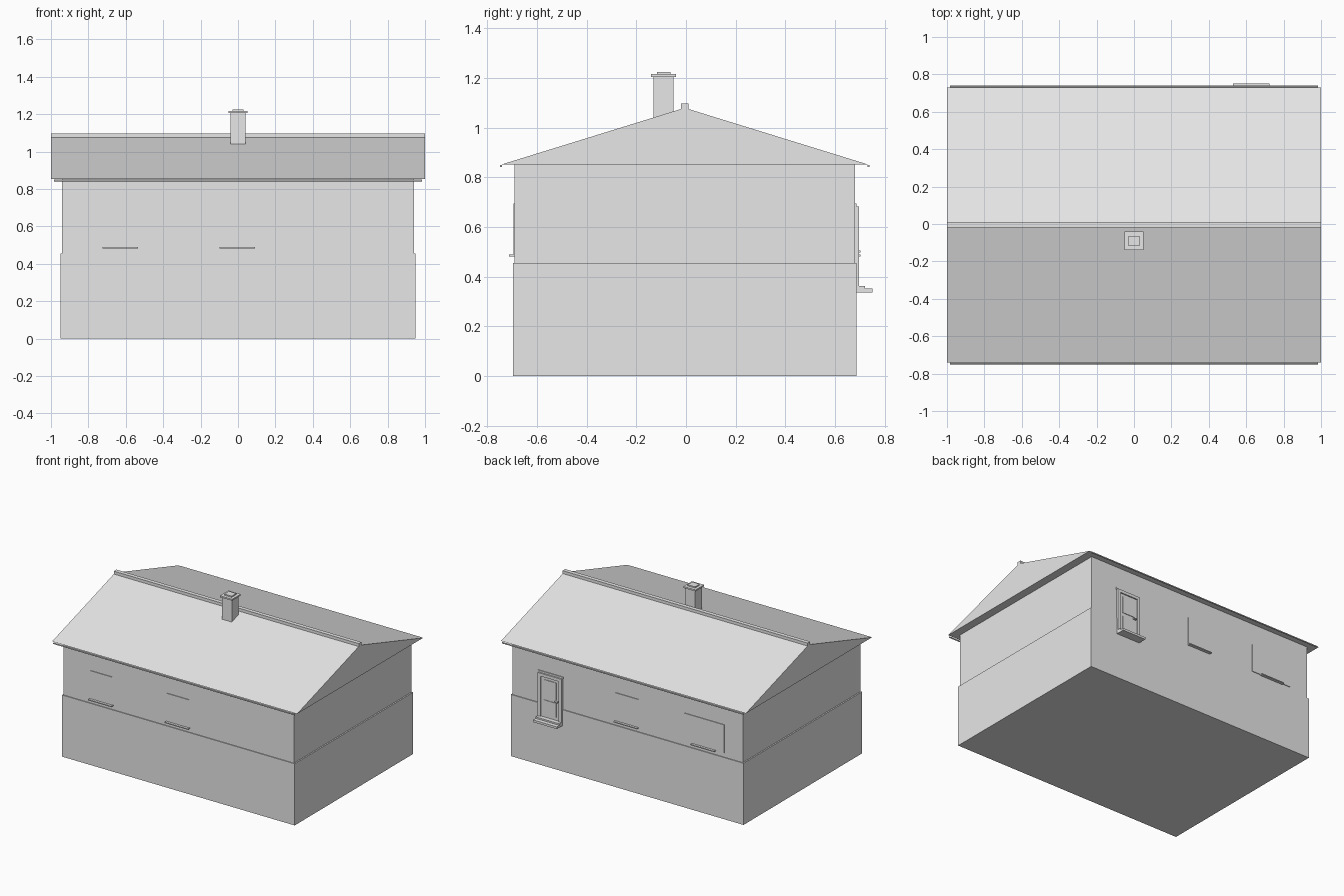
import bpy
import math

if "Cube" in bpy.data.objects:
    bpy.data.objects.remove(bpy.data.objects["Cube"], do_unlink=True)

GREY = (0.8, 0.8, 0.8, 1)
plaster = bpy.data.materials.new("light_grey")
plaster.use_nodes = True
plaster.diffuse_color = GREY
plaster.node_tree.nodes["Principled BSDF"].inputs["Base Color"].default_value = GREY


def box(name, x, y, z):
    """Box spanning the given (low, high) ranges."""
    spans = (x, y, z)
    bpy.ops.mesh.primitive_cube_add(size=1, location=[(a + b) / 2 for a, b in spans])
    ob = bpy.context.object
    ob.name = name
    ob.scale = [b - a for a, b in spans]
    bpy.ops.object.transform_apply(location=False, rotation=False, scale=True)
    ob.data.materials.append(plaster)
    return ob


def extrude_x(name, profile, half):
    """Prism with a (y, z) profile running along x."""
    n = len(profile)
    verts = [(x, y, z) for x in (-half, half) for y, z in profile]
    faces = [tuple(range(n))[::-1], tuple(range(n, n * 2))]
    faces += [(i, (i + 1) % n, n + (i + 1) % n, n + i) for i in range(n)]
    mesh = bpy.data.meshes.new(name)
    mesh.from_pydata(verts, [], faces)
    mesh.materials.append(plaster)
    ob = bpy.data.objects.new(name, mesh)
    bpy.context.collection.objects.link(ob)
    return ob


def rod_x(name, half, y, z, radius):
    bpy.ops.mesh.primitive_cylinder_add(vertices=12, radius=radius, depth=half * 2,
                                        location=(0, y, z), rotation=(0, math.pi / 2, 0))
    ob = bpy.context.object
    ob.name = name
    ob.data.materials.append(plaster)
    bpy.ops.object.shade_smooth_by_angle()


# Walls: the lower storey is slightly wider than the upper one
FRONT, BACK = -0.69, 0.68
box("lower_walls", (-0.95, 0.95), (FRONT - 0.006, BACK + 0.006), (0, 0.455))
box("upper_walls", (-0.94, 0.94), (FRONT, BACK), (0.45, 0.857))

# Roof, ridge cap and eaves gutters
extrude_x("gable_roof", [(-0.74, 0.853), (0.73, 0.853), (-0.005, 1.08)], 1.0)
box("ridge_cap", (-1, 1), (-0.02, 0.01), (1.06, 1.097))
for side, y in (("front", -0.745), ("back", 0.735)):
    rod_x(side + "_gutter", 0.985, y, 0.846, 0.005)

# Chimney
box("chimney_stack", (-0.04, 0.04), (-0.13, -0.05), (1.03, 1.207))
box("chimney_cap", (-0.05, 0.05), (-0.14, -0.04), (1.205, 1.216))
box("chimney_top", (-0.03, 0.03), (-0.117, -0.063), (1.21, 1.225))

# Windows: thin panes with sills
for i, x in enumerate((-0.63, -0.005)):
    box(f"front_window_{i}", (x - 0.09, x + 0.09), (FRONT - 0.005, FRONT), (0.487, 0.695))
    box(f"front_sill_{i}", (x - 0.095, x + 0.095), (FRONT - 0.023, FRONT), (0.482, 0.489))
for i, (x, half) in enumerate(((0.005, 0.095), (-0.625, 0.165))):
    box(f"back_window_{i}", (x - half, x + half), (BACK, BACK + 0.005), (0.487, 0.695))
    box(f"back_sill_{i}", (x - 0.095, x + 0.095), (BACK, BACK + 0.022), (0.482, 0.489))

# Back door: frame, leaf with panels, handle and steps
DOOR, HALF = 0.627, 0.097
box("door_leaf", (DOOR - HALF, DOOR + HALF), (BACK - 0.01, BACK + 0.007), (0.35, 0.68))
for side, s in (("left", 1), ("right", -1)):
    a, b = sorted((DOOR + s * HALF, DOOR + s * (HALF - 0.022)))
    box(side + "_door_jamb", (a, b), (BACK, BACK + 0.016), (0.35, 0.68))
box("door_header", (DOOR - HALF, DOOR + HALF), (BACK, BACK + 0.016), (0.66, 0.682))
box("door_lintel", (DOOR - HALF - 0.005, DOOR + HALF + 0.005), (BACK, BACK + 0.006), (0.68, 0.695))
for name, low, high in (("lower", 0.385, 0.49), ("upper", 0.515, 0.64)):
    box(name + "_door_panel", (DOOR - 0.05, DOOR + 0.05), (BACK, BACK + 0.011), (low, high))
box("door_handle", (DOOR - 0.065, DOOR - 0.04), (BACK, BACK + 0.022), (0.498, 0.506))
box("upper_step", (DOOR - HALF, DOOR + HALF), (BACK, 0.72), (0.35, 0.363))
box("lower_step", (DOOR - HALF, DOOR + HALF), (BACK, 0.75), (0.336, 0.352))
